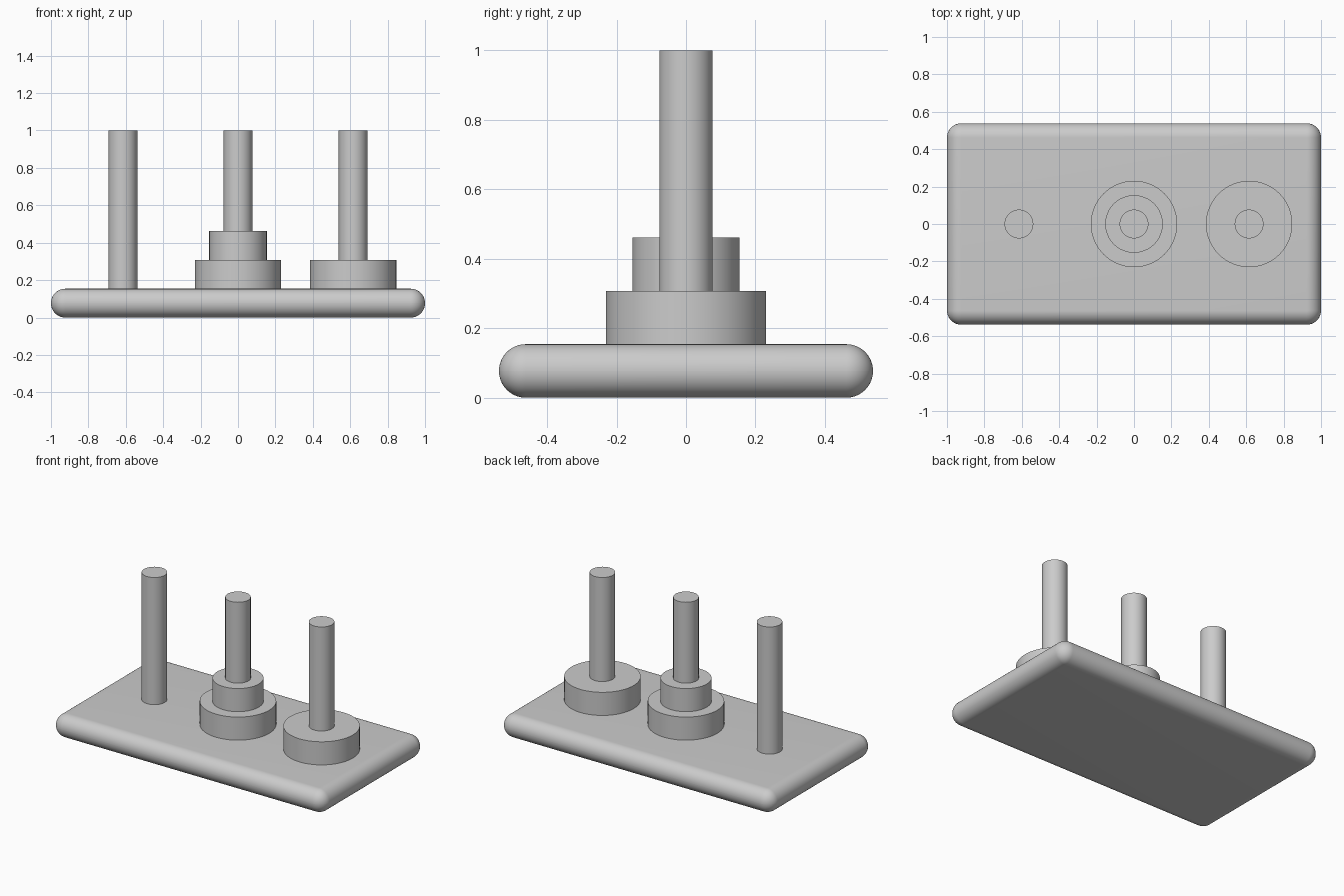
import bpy
import math

if "Cube" in bpy.data.objects:
    bpy.data.objects.remove(bpy.data.objects["Cube"])

U = 1 / 13                      # module: 26 units across the base
SINK = 0.004                    # small overlap so stacked parts join

grey = bpy.data.materials.new("plain_grey")
grey.diffuse_color = (0.6, 0.6, 0.6, 1)
grey.use_nodes = True
grey.node_tree.nodes["Principled BSDF"].inputs["Base Color"].default_value = grey.diffuse_color


def finish(ob, name):
    ob.name = name
    ob.data.materials.append(grey)
    bpy.ops.object.shade_smooth_by_angle(angle=math.radians(35))
    return ob


def cylinder(name, x, radius, bottom, top):
    bottom -= SINK
    bpy.ops.mesh.primitive_cylinder_add(
        vertices=64, radius=radius, depth=top - bottom,
        location=(x, 0, (top + bottom) / 2))
    return finish(bpy.context.object, name)


# Base slab with fully rounded edges and corners
bpy.ops.mesh.primitive_cube_add(size=1, location=(0, 0, U))
base = bpy.context.object
base.scale = (26 * U, 14 * U, 2 * U)
bpy.ops.object.transform_apply(location=False, rotation=False, scale=True)
bevel = base.modifiers.new("round_edges", 'BEVEL')
bevel.width = U * 0.999
bevel.segments = 16
bevel.limit_method = 'NONE'
bpy.ops.object.modifier_apply(modifier=bevel.name)
finish(base, "base")

# Three pegs
for side, x in (("left", -8 * U), ("middle", 0), ("right", 8 * U)):
    cylinder(side + "_peg", x, U, 2 * U, 13 * U)

# Stacked discs
cylinder("middle_large_disc", 0, 3 * U, 2 * U, 4 * U)
cylinder("middle_small_disc", 0, 2 * U, 4 * U, 6 * U)
cylinder("right_large_disc", 8 * U, 3 * U, 2 * U, 4 * U)
